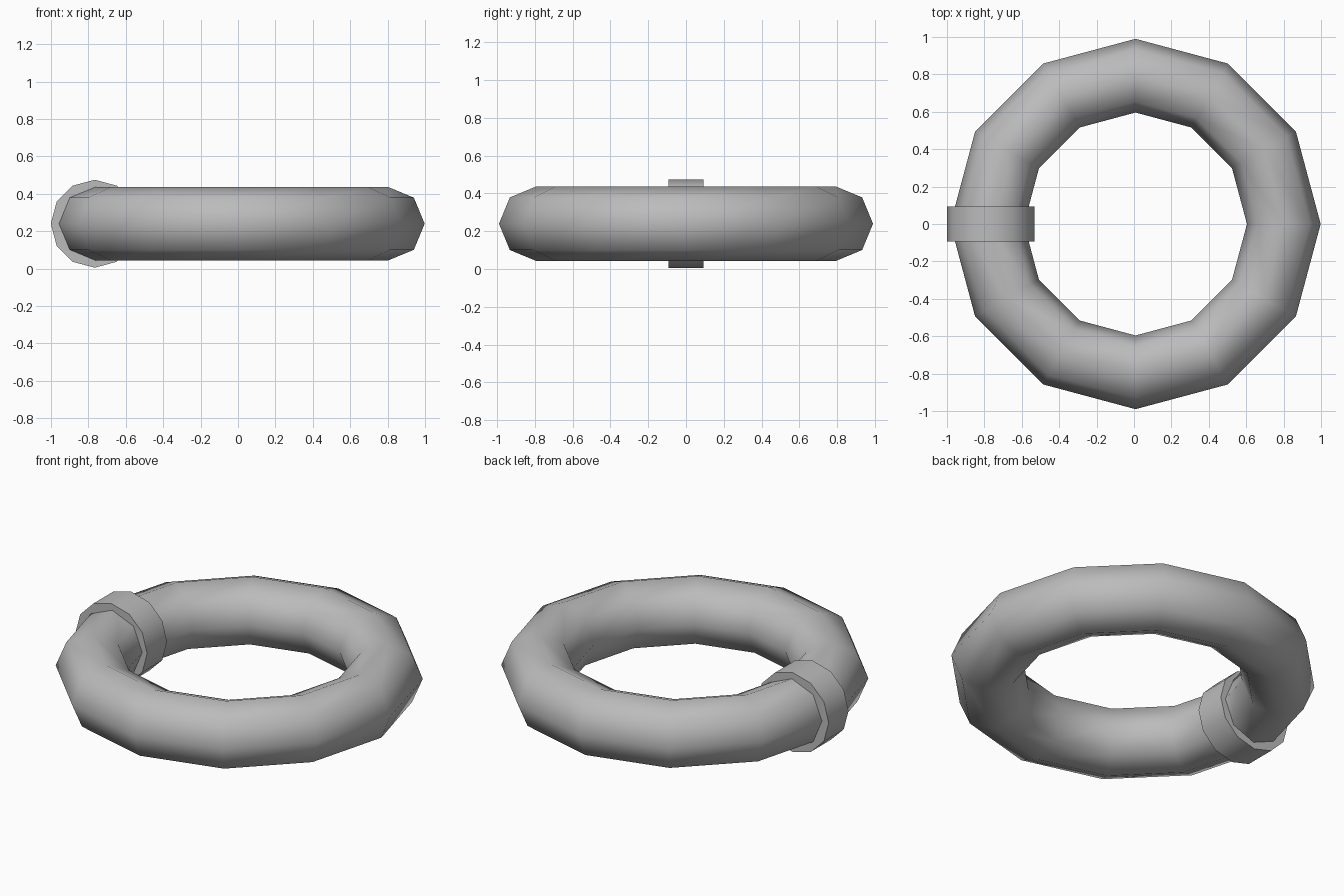
import bpy
import math

cube = bpy.data.objects.get("Cube")
if cube:
    bpy.data.objects.remove(cube, do_unlink=True)

# Plain grey for the whole model
grey = bpy.data.materials.new("plain_grey")
grey.use_nodes = True
colour = (0.5, 0.5, 0.5, 1)
grey.diffuse_color = colour
grey.node_tree.nodes["Principled BSDF"].inputs["Base Color"].default_value = colour

MID = 0.24  # height of the ring's centre plane


def finish(name, angle):
    """Name the new part, colour it and smooth edges below the angle."""
    part = bpy.context.object
    part.name = name
    part.data.materials.append(grey)
    bpy.ops.object.shade_smooth_by_angle(angle=math.radians(angle))
    return part


# Thick low-poly ring lying flat
bpy.ops.mesh.primitive_torus_add(
    major_segments=12, minor_segments=8,
    major_radius=0.793, minor_radius=0.197, location=(0.008, 0, MID))
finish("ring", 80)

# Short collar wrapped around the ring on its right side
bpy.ops.mesh.primitive_cylinder_add(
    vertices=12, radius=0.235, depth=0.186,
    location=(-0.766, 0, MID), rotation=(math.pi / 2, 0, 0))
finish("collar", 40)
